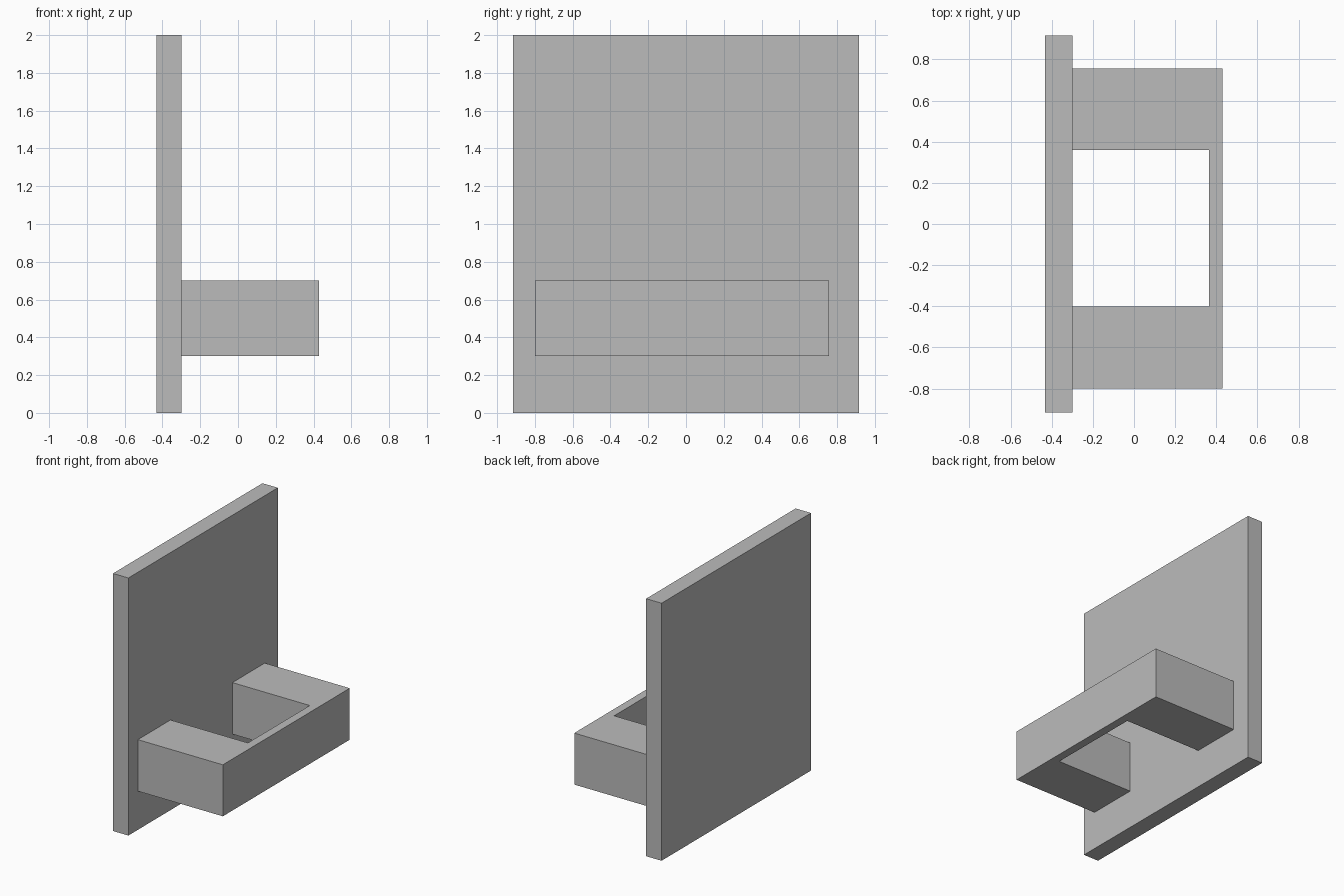
import bpy
import bmesh

cube = bpy.data.objects.get("Cube")
if cube:
    bpy.data.objects.remove(cube, do_unlink=True)

GREY = (0.5, 0.5, 0.5, 1.0)
grey = bpy.data.materials.new("plain_grey")
grey.use_nodes = True
grey.diffuse_color = GREY
grey.node_tree.nodes["Principled BSDF"].inputs["Base Color"].default_value = GREY


def extrude_profile(name, outline, bottom, top):
    """Extrude a counter-clockwise plan outline from bottom to top."""
    bm = bmesh.new()
    face = bm.faces.new([bm.verts.new((x, y, bottom)) for x, y in outline])
    result = bmesh.ops.extrude_face_region(bm, geom=[face])
    raised = [v for v in result["geom"] if isinstance(v, bmesh.types.BMVert)]
    bmesh.ops.translate(bm, verts=raised, vec=(0, 0, top - bottom))
    bmesh.ops.recalc_face_normals(bm, faces=bm.faces)
    mesh = bpy.data.meshes.new(name)
    bm.to_mesh(mesh)
    bm.free()
    mesh.materials.append(grey)
    obj = bpy.data.objects.new(name, mesh)
    bpy.context.collection.objects.link(obj)
    return obj


back, wall, inner, outer = -0.432, -0.30, 0.365, 0.43
half_width = 0.917

# Upright back panel
extrude_profile("back_panel",
                [(back, -half_width), (wall, -half_width),
                 (wall, half_width), (back, half_width)], 0.0, 2.0)

# U-shaped bracket: two thick arms joined by a thin front bar
right_out, right_in, left_in, left_out = -0.80, -0.40, 0.36, 0.757
extrude_profile("bracket",
                [(wall, right_out), (outer, right_out),
                 (outer, left_out), (wall, left_out),
                 (wall, left_in), (inner, left_in),
                 (inner, right_in), (wall, right_in)], 0.30, 0.70)
